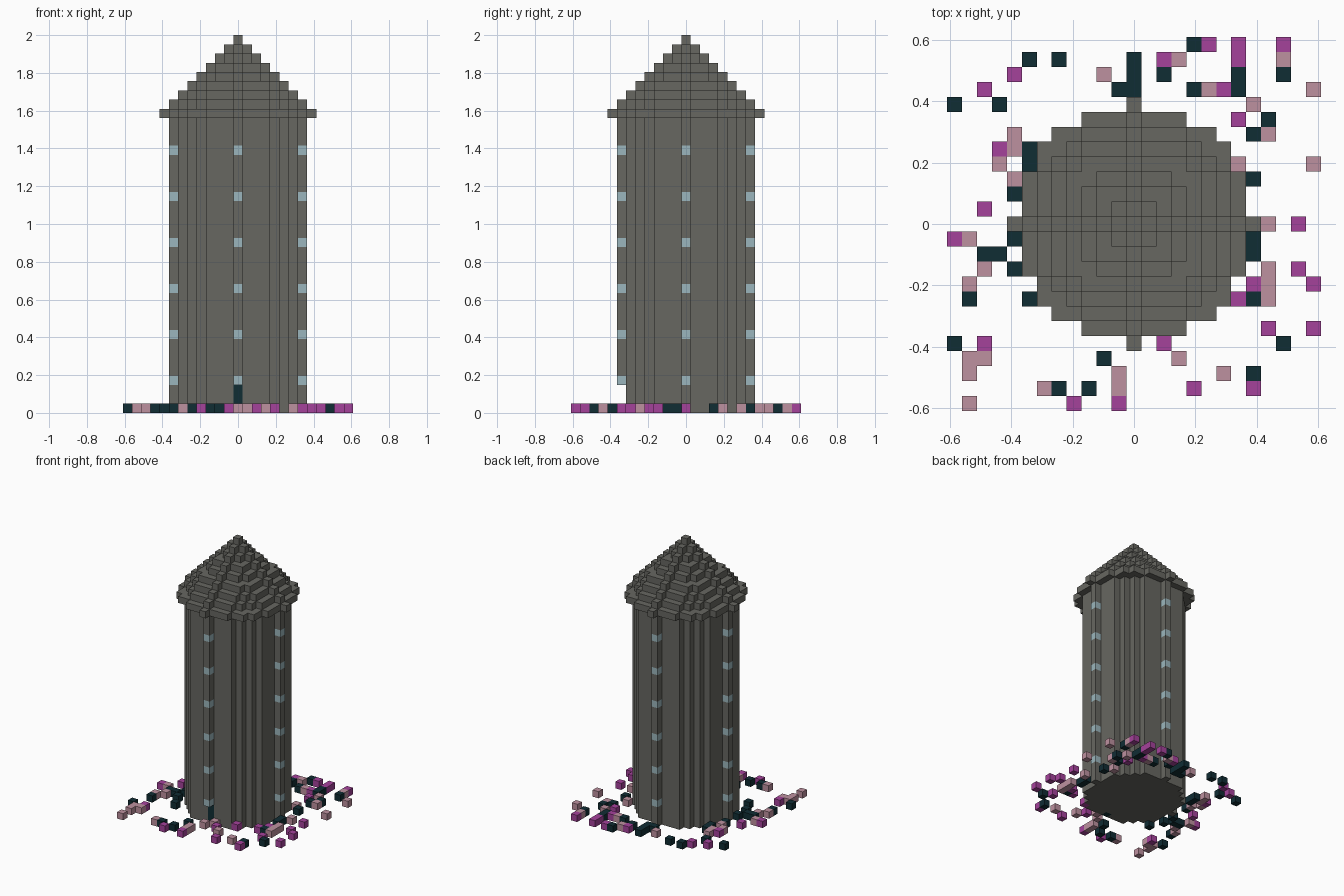
import bpy
import bmesh
from mathutils import Vector

if "Cube" in bpy.data.objects:
    bpy.data.objects.remove(bpy.data.objects["Cube"], do_unlink=True)

V = 2 / 41            # edge of one block
WALL_TOP = 32         # blocks under the roof
RADIUS = 7            # tower radius in blocks


def material(name, rgb):
    m = bpy.data.materials.new(name)
    m.use_nodes = True
    m.diffuse_color = (*rgb, 1)
    m.node_tree.nodes["Principled BSDF"].inputs["Base Color"].default_value = (*rgb, 1)
    return m


stone = material("stone grey", (0.135, 0.135, 0.12))
glass = material("pale blue glass", (0.33, 0.47, 0.51))
teal = material("dark teal", (0.005, 0.026, 0.034))
magenta = material("magenta", (0.376, 0.054, 0.33))
pink = material("dusty pink", (0.515, 0.283, 0.35))


def disc(r):
    """Cells of a round block layer."""
    span = range(-r, r + 1)
    return {(x, y) for x in span for y in span if x * x + y * y <= r * r}


def blocks(name, cells, mat, solid=frozenset()):
    """Mesh the outer faces of a set of blocks; neighbours in solid hide faces."""
    bm = bmesh.new()
    corners = {}

    def corner(p):
        key = tuple(round(c * 2) for c in p)
        if key not in corners:
            corners[key] = bm.verts.new(p * V)
        return corners[key]

    for cell in cells:
        middle = Vector(cell) + Vector((0, 0, 0.5))
        for axis in range(3):
            for sign in (-1, 1):
                n = Vector((0, 0, 0))
                n[axis] = sign
                beside = tuple(int(a + b) for a, b in zip(cell, n))
                if beside in cells or beside in solid:
                    continue
                u = Vector((0, 0, 0))
                u[(axis + 1) % 3] = 0.5
                w = n.cross(u)
                c = middle + n / 2
                bm.faces.new([corner(p) for p in (c - u - w, c + u - w, c + u + w, c - u + w)])
    mesh = bpy.data.meshes.new(name)
    bm.to_mesh(mesh)
    bm.free()
    mesh.materials.append(mat)
    bpy.context.collection.objects.link(bpy.data.objects.new(name, mesh))


def flowers(name, mat, rows):
    """Single blocks on the ground, given as the x cells of each y row."""
    blocks(name, {(x, y, 0) for y, xs in rows.items() for x in xs}, mat)


# Windows: one column on each side of the tower
sides = [(0, -RADIUS), (0, RADIUS), (-RADIUS, 0), (RADIUS, 0)]
windows = {(x, y, z) for x, y in sides for z in range(3, WALL_TOP - 3, 5)}

# Recessed door under the front window column
door = {(0, 1 - RADIUS, z) for z in range(3)}
doorway = {(0, -RADIUS, z) for z in range(3)}

# Tower wall and stepped conical roof
tower = {(x, y, z) for x, y in disc(RADIUS) for z in range(WALL_TOP)}
wall = tower - windows - door - doorway
roof = {(x, y, WALL_TOP + i) for i in range(9) for x, y in disc(8 - i)}

building = wall | windows | door | roof
blocks("tower_wall", wall, stone, building)
blocks("roof", roof, stone, building)
blocks("windows", windows, glass, building)
blocks("door", door, teal, building)

# Flowers scattered around the foot of the tower
flowers("teal_flowers", teal, {
    12: [4], 11: [-7, -5, 0], 10: [0, 2, 7, 10], 9: [-1, 0, 4, 7],
    8: [-12, -9], 7: [9], 6: [8], 5: [-7], 4: [-7], 3: [8], 2: [-8],
    -1: [-8, 8], -2: [-10, -9, 8], -3: [-8], -5: [-11, -7, 8],
    -8: [-12, 10], -9: [-2], -10: [8], -11: [-5, -3]})
flowers("magenta_flowers", magenta, {
    12: [5, 7, 10], 11: [2, 7], 10: [-8], 9: [-10, 6], 7: [7], 5: [-9],
    1: [-10], 0: [11], -1: [-12], -3: [11], -4: [8, 12], -5: [7], -6: [4],
    -7: [9, 12], -8: [-10, 2], -11: [4, 8], -12: [-4, -1]})
flowers("pink_flowers", pink, {
    11: [3, 10], 10: [-2], 9: [5, 12], 8: [8], 6: [-8, 9], 5: [-8],
    4: [-9, 7, 12], 3: [-8], 0: [9], -1: [-11], -3: [-10, 9], -4: [-11, 9],
    -5: [9], -7: [1], -8: [0], -9: [-11, -10, 3], -10: [-11, -1, 6],
    -11: [-6, -1], -12: [-11]})
